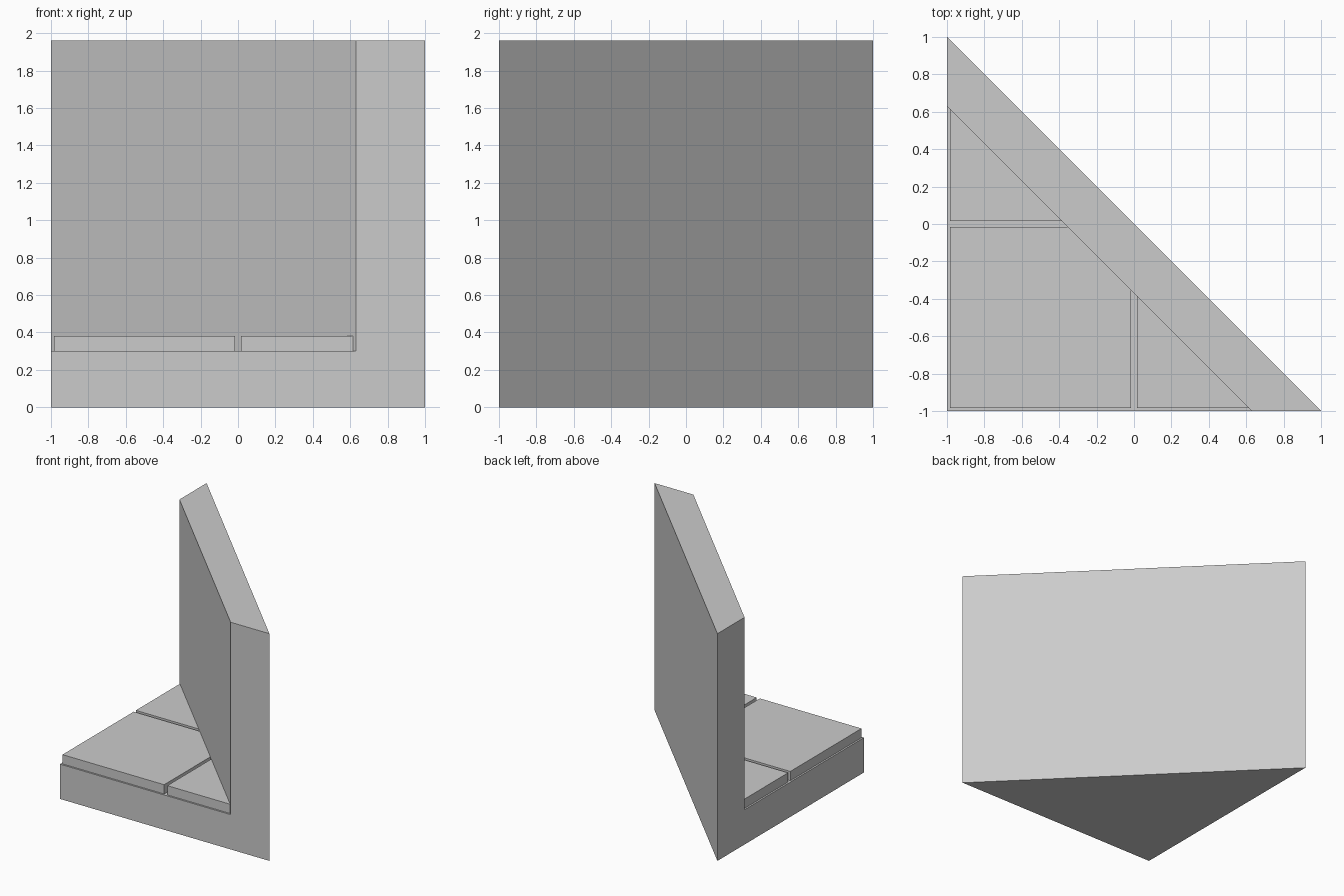
import bpy
import bmesh

cube = bpy.data.objects.get("Cube")
if cube:
    bpy.data.objects.remove(cube, do_unlink=True)

FLOOR, TILE_TOP, WALL_TOP = 0.30, 0.38, 1.96
DIAGONAL = -0.37   # x + y on the inner wall face
EDGE = -0.985      # outer edge of the tiles
GAP = 0.015        # half of the joint between tiles

stone = bpy.data.materials.new("light grey stone")
stone.use_nodes = True
colour = (0.6, 0.6, 0.6, 1.0)
stone.diffuse_color = colour
stone.node_tree.nodes["Principled BSDF"].inputs["Base Color"].default_value = colour


def finish(name, bm):
    bmesh.ops.recalc_face_normals(bm, faces=bm.faces)
    mesh = bpy.data.meshes.new(name)
    bm.to_mesh(mesh)
    bm.free()
    mesh.materials.append(stone)
    obj = bpy.data.objects.new(name, mesh)
    bpy.context.collection.objects.link(obj)
    return obj


def prism(name, outline, z0, z1):
    bm = bmesh.new()
    face = bm.faces.new([bm.verts.new((x, y, z0)) for x, y in outline])
    result = bmesh.ops.extrude_face_region(bm, geom=[face], use_keep_orig=True)
    top = [v for v in result["geom"] if isinstance(v, bmesh.types.BMVert)]
    bmesh.ops.translate(bm, verts=top, vec=(0, 0, z1 - z0))
    return finish(name, bm)


def body():
    """Triangular floor and diagonal wall as one solid."""
    bm = bmesh.new()
    inner = DIAGONAL + 1

    def column(x, y, heights):
        return [bm.verts.new((x, y, z)) for z in heights]

    corner = column(-1, -1, (0, FLOOR))
    right = column(1, -1, (0, WALL_TOP))
    back = column(-1, 1, (0, WALL_TOP))
    inner_right = column(inner, -1, (FLOOR, WALL_TOP))
    inner_back = column(-1, inner, (FLOOR, WALL_TOP))

    bm.faces.new((corner[0], right[0], back[0]))                # underside
    bm.faces.new((corner[1], inner_right[0], inner_back[0]))    # floor
    for outer, inside in ((right, inner_right), (back, inner_back)):
        bm.faces.new((corner[0], *outer, *reversed(inside), corner[1]))
    for a, b in ((right, back), (inner_right, inner_back)):     # wall faces
        bm.faces.new((a[0], b[0], b[1], a[1]))
    bm.faces.new((right[1], back[1], inner_back[1], inner_right[1]))
    return finish("floor_and_wall", bm)


body()

# Paving tiles, trimmed along the wall
meet = DIAGONAL + GAP
prism("corner_tile", [(EDGE, EDGE), (-GAP, EDGE), (-GAP, meet),
                      (meet, -GAP), (EDGE, -GAP)], FLOOR, TILE_TOP)
half_tile = [(GAP, EDGE), (DIAGONAL - EDGE, EDGE), (GAP, DIAGONAL - GAP)]
prism("front_half_tile", half_tile, FLOOR, TILE_TOP)
prism("back_half_tile", [(y, x) for x, y in half_tile], FLOOR, TILE_TOP)
